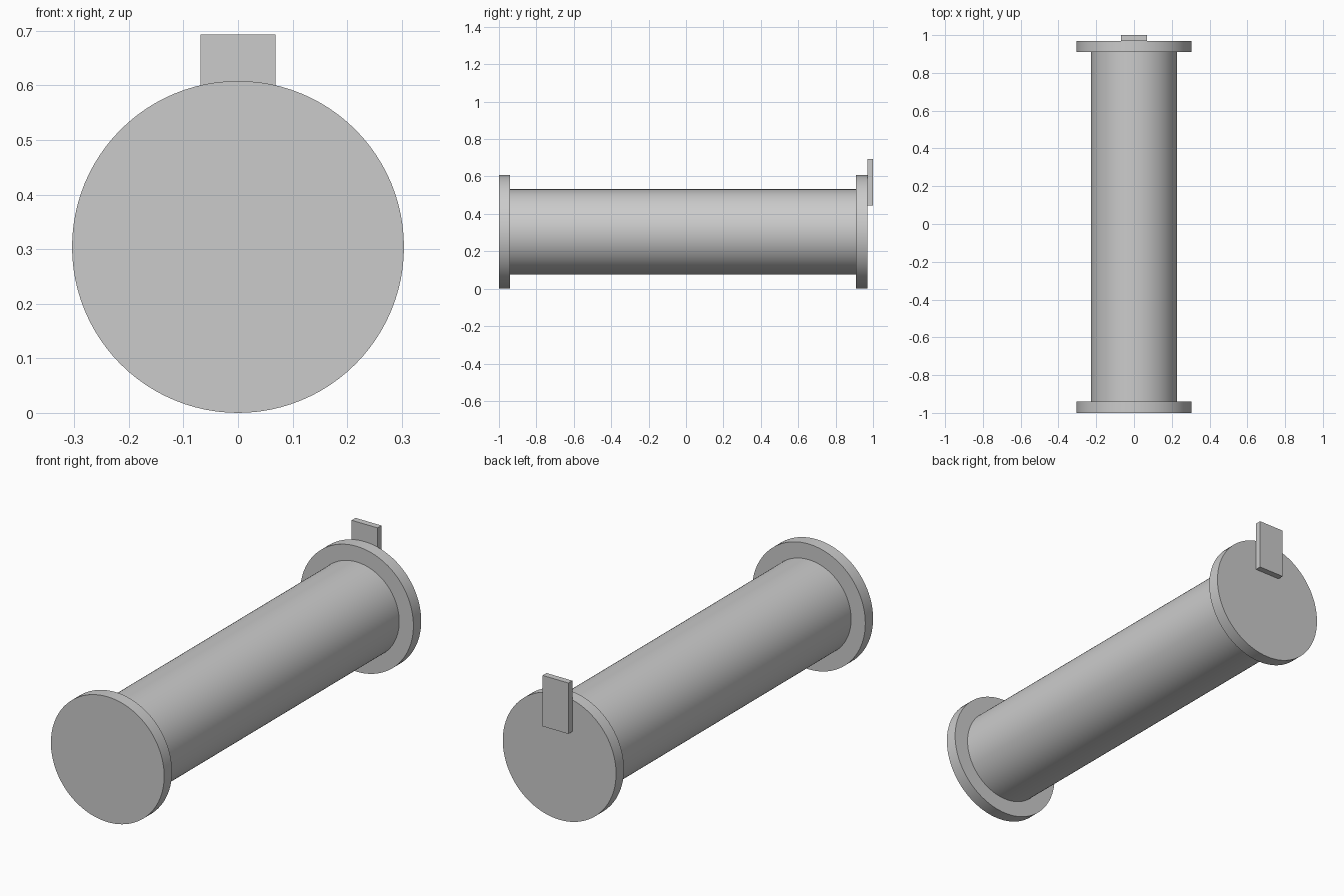
import bpy
import math

cube = bpy.data.objects.get("Cube")
if cube:
    bpy.data.objects.remove(cube, do_unlink=True)

FLANGE_R = 0.304
TUBE_R = 0.228
AXIS_Z = FLANGE_R

grey = bpy.data.materials.new("light_grey")
grey.use_nodes = True
colour = (0.6, 0.6, 0.6, 1)
grey.diffuse_color = colour
grey.node_tree.nodes["Principled BSDF"].inputs["Base Color"].default_value = colour


def cylinder(name, radius, y0, y1):
    """Smooth cylinder lying along y between y0 and y1."""
    bpy.ops.mesh.primitive_cylinder_add(
        vertices=96, radius=radius, depth=y1 - y0,
        location=(0, (y0 + y1) / 2, AXIS_Z), rotation=(math.pi / 2, 0, 0))
    obj = bpy.context.object
    obj.name = name
    obj.data.materials.append(grey)
    bpy.ops.object.shade_smooth_by_angle(angle=math.radians(30))


def box(name, low, high):
    """Box between two opposite corners."""
    bpy.ops.mesh.primitive_cube_add(
        size=1, location=[(a + b) / 2 for a, b in zip(low, high)])
    obj = bpy.context.object
    obj.name = name
    obj.scale = [b - a for a, b in zip(low, high)]
    bpy.ops.object.transform_apply(location=False, rotation=False, scale=True)
    obj.data.materials.append(grey)


# Spool body and its two end flanges
cylinder("spool_tube", TUBE_R, -0.94, 0.91)
cylinder("front_flange", FLANGE_R, -1.0, -0.94)
cylinder("back_flange", FLANGE_R, 0.91, 0.97)

# Upright tab on the back flange
box("back_tab", (-0.069, 0.97, 0.446), (0.069, 1.0, 0.693))
